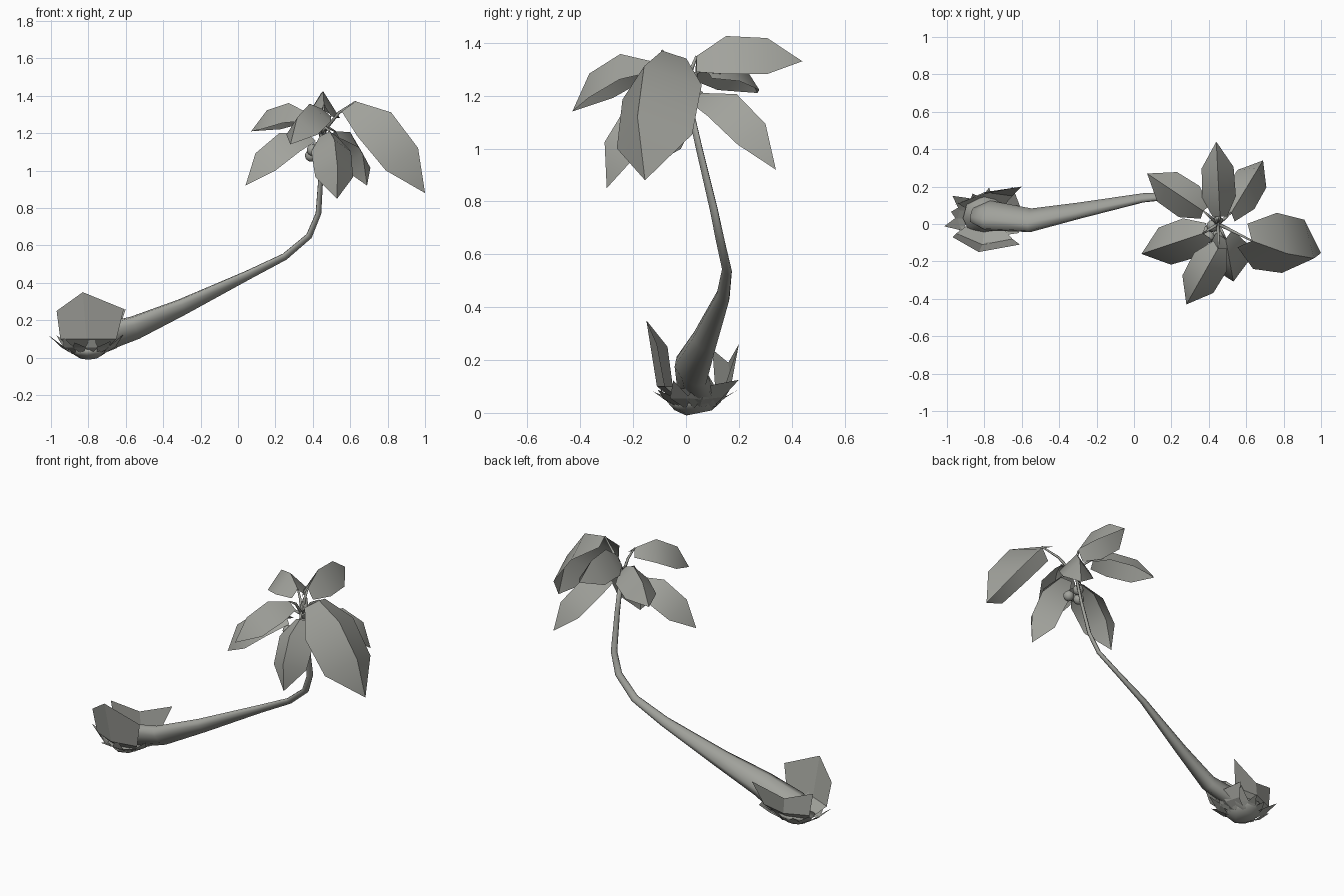
import bpy, bmesh, math, random
from mathutils import Vector, Quaternion

if "Cube" in bpy.data.objects:
    bpy.data.objects.remove(bpy.data.objects["Cube"])
random.seed(4)

grey = bpy.data.materials.new("warm grey")
grey.use_nodes = True
grey.diffuse_color = (0.36, 0.365, 0.335, 1)
grey.node_tree.nodes["Principled BSDF"].inputs["Base Color"].default_value = grey.diffuse_color


def finish(name, bm, smooth=False):
    mesh = bpy.data.meshes.new(name)
    for f in bm.faces:
        f.smooth = smooth
    bm.to_mesh(mesh)
    bm.free()
    mesh.materials.append(grey)
    obj = bpy.data.objects.new(name, mesh)
    bpy.context.collection.objects.link(obj)
    return obj


def patch(name, rows, smooth=False):
    """Sheet stretched over rows of three points, creased down the middle."""
    bm = bmesh.new()
    grid = [[bm.verts.new(p) for p in row] for row in rows]
    for low, high in zip(grid, grid[1:]):
        for i in range(2):
            bm.faces.new((low[i], low[i + 1], high[i + 1], high[i]))
        bm.edges.get((low[1], high[1])).smooth = False
    bmesh.ops.remove_doubles(bm, verts=bm.verts, dist=0.0005)
    return finish(name, bm, smooth)


def tube(name, points, radii, sides, long=1.0, short=1.0):
    """Tapered closed tube; long and short scale the diagonals of its section."""
    bm = bmesh.new()
    pts = [Vector(p) for p in points]
    rings = []
    for i, (p, r) in enumerate(zip(pts, radii)):
        axis = (pts[min(i + 1, len(pts) - 1)] - pts[max(i - 1, 0)]).normalized()
        u = axis.cross(Vector((0, 1, 0))).normalized()
        v = axis.cross(u)
        a_dir, b_dir = (u + v).normalized() * long, (v - u).normalized() * short
        angles = [math.tau * k / sides for k in range(sides)]
        rings.append([bm.verts.new(p + r * (a_dir * math.cos(a) + b_dir * math.sin(a))) for a in angles])
    for a, b in zip(rings, rings[1:]):
        for k in range(sides):
            n = (k + 1) % sides
            bm.faces.new((a[k], a[n], b[n], b[k]))
    bm.faces.new(rings[0])
    bm.faces.new(rings[-1])
    bmesh.ops.recalc_face_normals(bm, faces=bm.faces)
    return finish(name, bm, True)


def frond(name, base, tip, width, arch, roll, fold):
    """Arched leaf folded down along its midrib."""
    base, tip = Vector(base), Vector(tip)
    d = (tip - base).normalized()
    up = (Vector((0, 0, 1)) - d * d.z).normalized()
    up.rotate(Quaternion(d, math.radians(roll)))
    side = d.cross(up)
    rows = []
    for s, lift, w in ((0, 0, 0.42), (0.27, 0.9, 1), (0.66, 0.9, 0.95), (1, 0, 0)):
        rib = base.lerp(tip, s) + up * arch * lift
        drop = up * width * w * fold
        rows.append([rib - side * width * w - drop, rib, rib + side * width * w - drop])
    patch(name, rows, True)


# Leaning trunk
path = [(-0.86, 0.05, 0.06), (-0.78, 0.045, 0.09), (-0.55, 0.02, 0.16), (-0.3, 0.07, 0.27),
        (0.05, 0.14, 0.44), (0.25, 0.155, 0.54), (0.38, 0.13, 0.65), (0.43, 0.105, 0.77),
        (0.445, 0.05, 1.0), (0.45, 0, 1.22)]
tube("trunk", path, (0.05, 0.09, 0.071, 0.05, 0.028, 0.021, 0.019, 0.017, 0.014, 0.012), 8, 1.1, 0.68)

# Fronds and their stalks
crown = Vector((0.45, 0, 1.2))
fronds = [
    ("right_frond", (0.63, -0.09, 1.37), (1.0, -0.155, 0.88), 0.165, 0.14, 16, 1.02),
    ("back_frond", (0.46, 0.04, 1.35), (0.44, 0.44, 1.33), 0.09, 0.09, 0, 1.6),
    ("back_right_frond", (0.52, 0.06, 1.21), (0.69, 0.34, 0.92), 0.095, 0.11, 0, 1.15),
    ("back_left_frond", (0.37, 0.07, 1.31), (0.07, 0.27, 1.21), 0.1, 0.09, 0, 1.1),
    ("left_frond", (0.37, -0.05, 1.2), (0.04, -0.16, 0.92), 0.11, 0.11, 0, 1.15),
    ("front_left_frond", (0.45, -0.13, 1.33), (0.28, -0.43, 1.14), 0.1, 0.1, 0, 1.1),
    ("front_right_frond", (0.49, -0.08, 1.21), (0.53, -0.3, 0.85), 0.108, 0.11, 0, 1.1),
]
for name, base, tip, *shape in fronds:
    frond(name, base, tip, *shape)
    end = Vector(base)
    bend = crown.lerp(end, 0.5) + Vector((0, 0, 0.025))
    tube(name + "_stalk", (crown, bend, end), (0.01, 0.008, 0.005), 5)

# Husk between the stalks
tube("crown_husk", ((0.45, 0.01, 1.17), (0.45, 0.02, 1.22), (0.45, 0.03, 1.29)), (0.014, 0.027, 0.014), 5)

# Fruit cluster under the crown
for i, spot in enumerate([(0.39, -0.04, 1.08), (0.4, -0.07, 1.11), (0.45, -0.06, 1.09), (0.42, -0.01, 1.12)]):
    bm = bmesh.new()
    bmesh.ops.create_uvsphere(bm, u_segments=12, v_segments=8, radius=0.032)
    bmesh.ops.translate(bm, verts=bm.verts, vec=spot)
    finish(f"fruit_{i + 1}", bm, True)

# Large leaves wrapping the foot
patch("foot_front_leaf", [
    [(-0.88, 0, 0.03), (-0.8, -0.02, 0.03), (-0.72, 0, 0.03)],
    [(-0.95, -0.05, 0.1), (-0.81, -0.11, 0.1), (-0.65, -0.08, 0.1)],
    [(-0.97, -0.07, 0.25), (-0.83, -0.15, 0.35), (-0.61, -0.11, 0.26)]])
patch("foot_back_leaf", [
    [(-0.88, 0.07, 0.02), (-0.8, 0.09, 0.02), (-0.72, 0.07, 0.02)],
    [(-0.94, 0.11, 0.1), (-0.8, 0.17, 0.1), (-0.65, 0.15, 0.11)],
    [(-0.96, 0.1, 0.24), (-0.8, 0.16, 0.19), (-0.6, 0.2, 0.26)]])
patch("foot_right_leaf", [
    [(-0.76, -0.01, 0.02), (-0.74, 0.05, 0.015), (-0.76, 0.1, 0.02)],
    [(-0.69, -0.03, 0.06), (-0.65, 0.06, 0.05), (-0.69, 0.14, 0.06)],
    [(-0.65, -0.04, 0.09), (-0.6, 0.07, 0.1), (-0.65, 0.2, 0.125)]])

# Shallow cup closing the underside
tube("foot_cup", ((-0.8, 0.05, 0), (-0.8, 0.045, 0.025), (-0.8, 0.04, 0.06)), (0.05, 0.09, 0.115), 9)

# Ragged small leaves around the foot
foot = Vector((-0.8, 0.03, 0))
count = 13
for i in range(count):
    a = math.tau * i / count
    out = Vector((math.cos(a), 0.8 * math.sin(a), 0))
    across = Vector((-math.sin(a), math.cos(a), 0)) * random.uniform(0.025, 0.045)
    reach = random.uniform(0.17, 0.24)
    root = foot + out * 0.08 + Vector((0, 0, 0.015))
    mid = foot + out * 0.14 + Vector((0, 0, 0.055))
    tip = foot + out * reach + Vector((0, 0, random.uniform(0.07, 0.13)))
    patch(f"foot_scrap_{i + 1}", [[root, root, root], [mid - across, mid, mid + across], [tip, tip, tip]])
